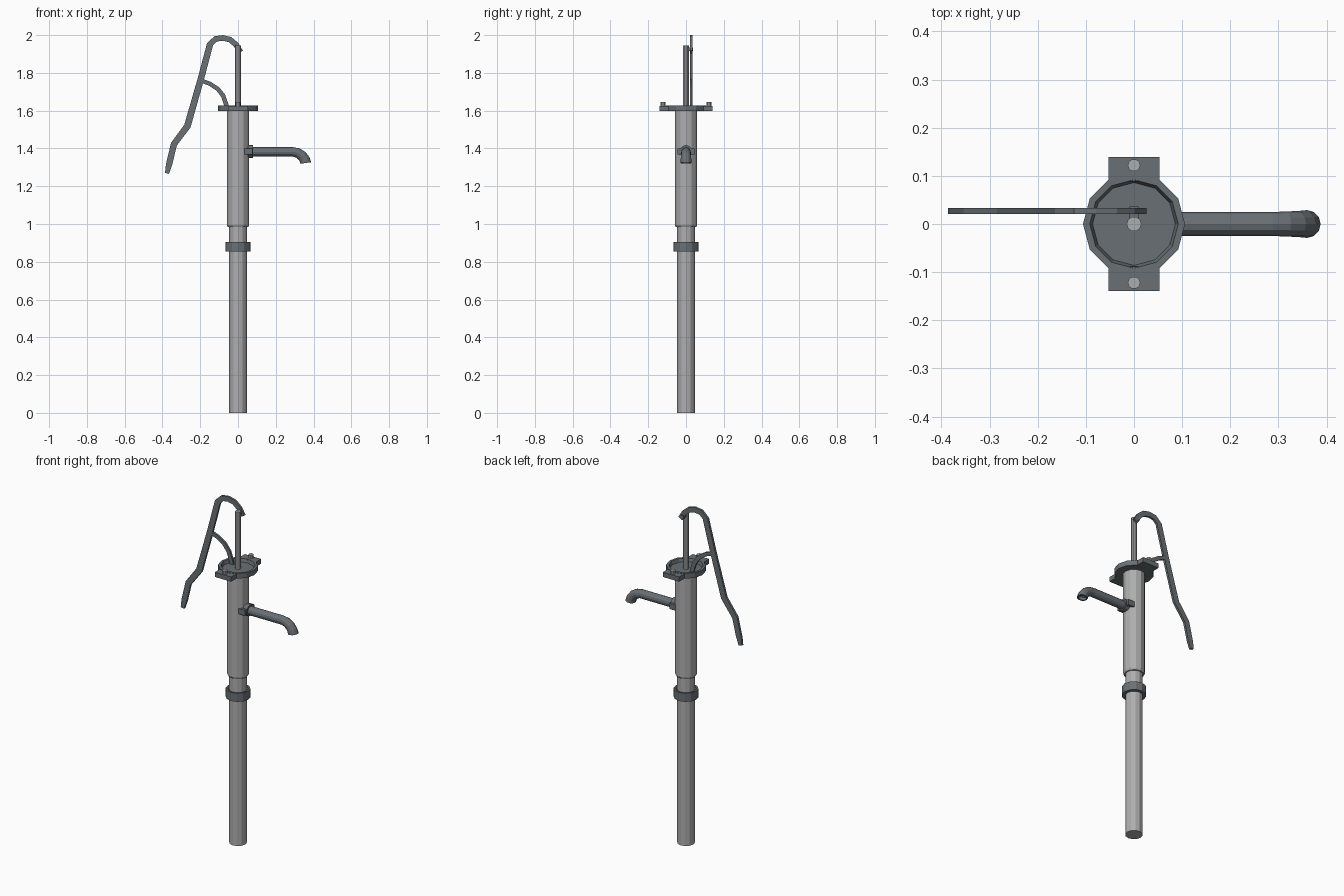
import bpy, bmesh, math
from mathutils import Vector

if "Cube" in bpy.data.objects:
    bpy.data.objects.remove(bpy.data.objects["Cube"])

iron = bpy.data.materials.new("dark_iron")
iron.diffuse_color = (0.14, 0.16, 0.175, 1)
iron.use_nodes = True
iron.node_tree.nodes["Principled BSDF"].inputs["Base Color"].default_value = iron.diffuse_color
steel = bpy.data.materials.new("pale_steel")
steel.diffuse_color = (0.42, 0.42, 0.42, 1)
steel.use_nodes = True
steel.node_tree.nodes["Principled BSDF"].inputs["Base Color"].default_value = steel.diffuse_color


def finish(name, bm, mat):
    bmesh.ops.recalc_face_normals(bm, faces=bm.faces)
    mesh = bpy.data.meshes.new(name)
    bm.to_mesh(mesh)
    bm.free()
    mesh.materials.append(mat)
    obj = bpy.data.objects.new(name, mesh)
    bpy.context.collection.objects.link(obj)
    return obj


def skin(bm, rings):
    """Join equal-sized rings of points and cap both ends."""
    rings = [[bm.verts.new(p) for p in ring] for ring in rings]
    n = len(rings[0])
    for a, b in zip(rings, rings[1:]):
        for i in range(n):
            bm.faces.new((a[i], a[(i + 1) % n], b[(i + 1) % n], b[i]))
    bm.faces.new(rings[0])
    bm.faces.new(rings[-1])


def turned(name, profile, mat, sides=12, x=0, y=0):
    """Stack of (radius, z) rings around a vertical axis."""
    bm = bmesh.new()
    ang = [2 * math.pi * i / sides for i in range(sides)]
    skin(bm, [[(x + r * math.cos(a), y + r * math.sin(a), z) for a in ang]
              for r, z in profile])
    return finish(name, bm, mat)


def box(name, lo, hi, mat):
    bm = bmesh.new()
    skin(bm, [[(lo[0], lo[1], z), (hi[0], lo[1], z), (hi[0], hi[1], z), (lo[0], hi[1], z)]
              for z in (lo[2], hi[2])])
    return finish(name, bm, mat)


def pipe(name, path, mat, sides=12):
    """Round pipe in the xz plane; path rows are x, z, radius, direction in degrees."""
    bm = bmesh.new()
    rings = []
    for x, z, r, d in path:
        d = math.radians(d)
        side = Vector((-math.sin(d), 0, math.cos(d)))
        rings.append([Vector((x, 0, z)) + r * (side * math.cos(a) + Vector((0, math.sin(a), 0)))
                      for a in (2 * math.pi * i / sides for i in range(sides))])
    skin(bm, rings)
    return finish(name, bm, mat)


def flat_bar(name, path, y, thick, mat):
    """Flat bar in the xz plane; path rows are x, z, width."""
    bm = bmesh.new()
    pts = [Vector((x, y, z)) for x, z, w in path]
    rings = []
    for i, p in enumerate(pts):
        d = (pts[min(i + 1, len(pts) - 1)] - pts[max(i - 1, 0)]).normalized()
        n = Vector((-d.z, 0, d.x)) * path[i][2] / 2
        t = Vector((0, thick / 2, 0))
        rings.append([p + n + t, p + n - t, p - n - t, p - n + t])
    skin(bm, rings)
    return finish(name, bm, mat)


# Standpipe, coupling and pump barrel
turned("standpipe", [(0.047, 0), (0.047, 1.0)], steel)
turned("pipe_coupling", [(0.047, 0.855), (0.066, 0.855), (0.066, 0.905),
                         (0.056, 0.905), (0.047, 0.895)], iron)
turned("pump_barrel", [(0.054, 0.984), (0.059, 0.994), (0.059, 1.605)], steel)

# Head flange with a shallow dish, bolted ears
turned("head_flange", [(0.106, 1.597), (0.106, 1.627), (0.092, 1.627), (0.086, 1.608)], iron)
for s, side in ((-1, "front"), (1, "back")):
    ys = sorted((s * 0.075, s * 0.139))
    # ears start outside the dish so that it stays clear
    ys = sorted((s * 0.088, s * 0.139))
    box(f"flange_ear_{side}", (-0.053, ys[0], 1.597), (0.053, ys[1], 1.625), iron)
    turned(f"flange_bolt_{side}", [(0.013, 1.62), (0.013, 1.645)], steel, 10, y=s * 0.122)

# Piston rod
turned("piston_rod", [(0.0155, 1.6), (0.0155, 1.945)], steel, 10)

# Spout with its mounting collar
pipe("spout", [(0.05, 1.382, 0.025, 0), (0.29, 1.382, 0.025, 0), (0.317, 1.376, 0.026, -20),
               (0.339, 1.361, 0.027, -42), (0.352, 1.343, 0.028, -65), (0.359, 1.323, 0.029, -82),
               (0.359, 1.323, 0.022, -82), (0.354, 1.343, 0.020, -65)], iron)
pipe("spout_collar", [(0.054, 1.384, 0.034, 0), (0.08, 1.384, 0.034, 0)], iron)
box("spout_bracket", (0.035, -0.045, 1.367), (0.077, 0.045, 1.4), iron)

# Pump handle, its curved brace and pivot pin
flat_bar("pump_handle", [
    (-0.376, 1.268, 0.022), (-0.365, 1.315, 0.033), (-0.339, 1.423, 0.034),
    (-0.268, 1.518, 0.036), (-0.197, 1.767, 0.034), (-0.148, 1.952, 0.034),
    (-0.118, 1.98, 0.031), (-0.08, 1.985, 0.03), (-0.042, 1.976, 0.03),
    (-0.01, 1.949, 0.03), (0.014, 1.91, 0.028)], 0.027, 0.013, iron)
flat_bar("handle_brace", [
    (-0.197, 1.76, 0.022), (-0.15, 1.743, 0.022), (-0.107, 1.715, 0.023),
    (-0.078, 1.678, 0.024), (-0.062, 1.63, 0.024), (-0.058, 1.606, 0.024)], 0.027, 0.012, iron)
box("pivot_pin", (-0.009, 0.0, 1.916), (0.009, 0.036, 1.934), iron)
